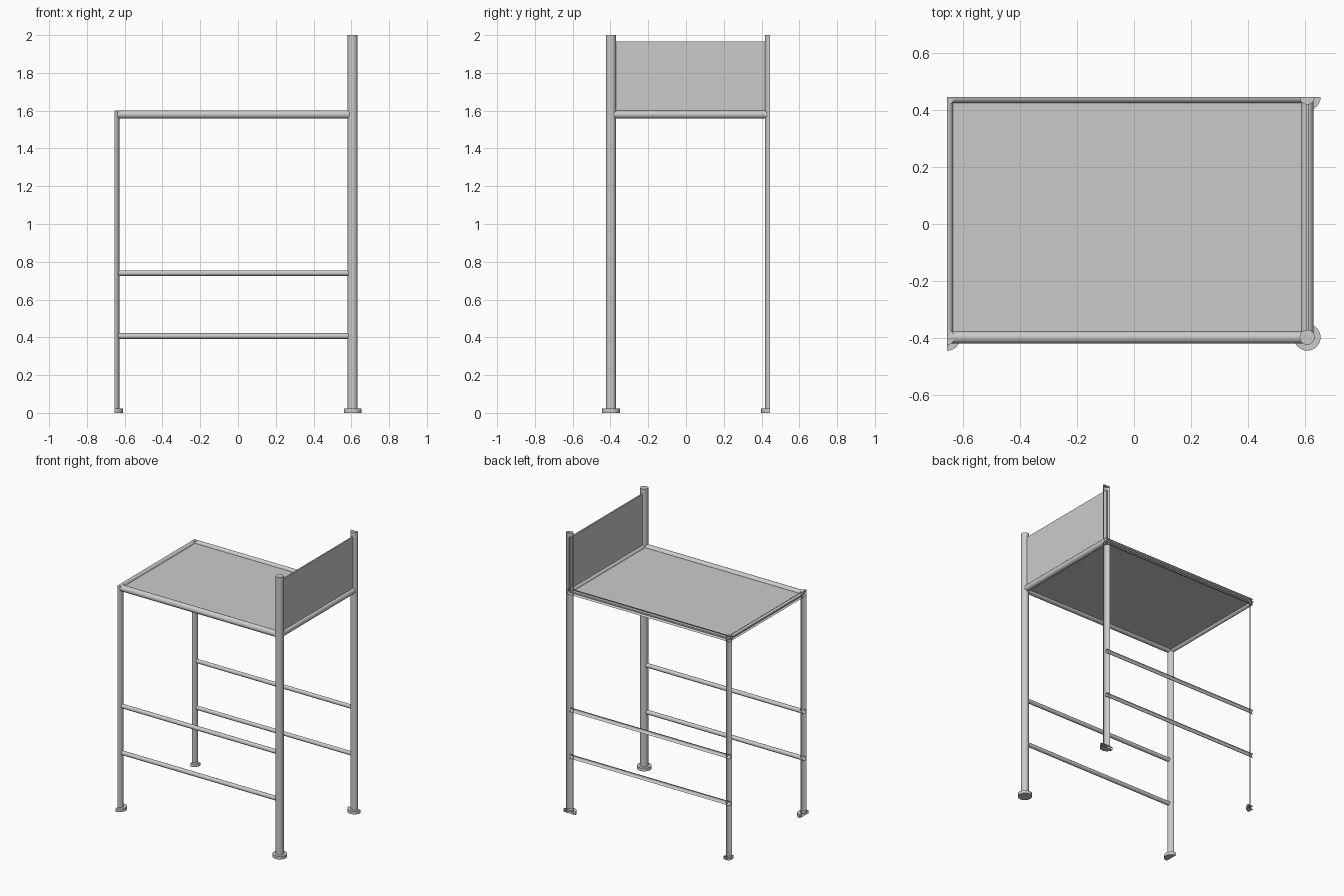
import bpy, bmesh
from math import cos, sin, radians, pi

if "Cube" in bpy.data.objects:
    bpy.data.objects.remove(bpy.data.objects["Cube"])

# Axis lines of the frame: outer tubes on the left and back edges are open shells
XL, XR = -0.655, 0.607
YF, YB = -0.397, 0.445
DECK_Z = 1.58

# For each axis: (u, v, w) indices, right handed
AXES = {'X': (1, 2, 0), 'Y': (2, 0, 1), 'Z': (0, 1, 2)}


def tube(name, axis, u, v, w0, w1, r, arc=(0, 360), caps=False):
    """Tube along an axis, optionally only an arc of the full circle."""
    iu, iv, iw = AXES[axis]
    full = arc[1] - arc[0] == 360
    n = max(6, round((arc[1] - arc[0]) / 15))
    bm = bmesh.new()

    def vert(a, b, w):
        p = [0, 0, 0]
        p[iu], p[iv], p[iw] = a, b, w
        return bm.verts.new(p)

    rings = []
    for w in (w0, w1):
        ring = []
        for i in range(n if full else n + 1):
            t = radians(arc[0] + (arc[1] - arc[0]) * i / n)
            ring.append(vert(u + r * cos(t), v + r * sin(t), w))
        rings.append(ring)
    lo, hi = rings
    for i in range(n):
        j = (i + 1) % len(lo)
        bm.faces.new((lo[i], lo[j], hi[j], hi[i]))
    if caps:
        mid0 = [] if full else [vert(u, v, w0)]
        mid1 = [] if full else [vert(u, v, w1)]
        bm.faces.new(list(reversed(lo + mid0)))
        bm.faces.new(hi + mid1)
    me = bpy.data.meshes.new(name)
    bm.to_mesh(me)
    bm.free()
    ob = bpy.data.objects.new(name, me)
    bpy.context.collection.objects.link(ob)
    for o in bpy.context.selected_objects:
        o.select_set(False)
    ob.select_set(True)
    bpy.context.view_layer.objects.active = ob
    bpy.ops.object.shade_smooth_by_angle(angle=radians(40))
    return ob


def box(name, x0, x1, y0, y1, z0, z1):
    bpy.ops.mesh.primitive_cube_add(
        size=1, location=((x0 + x1) / 2, (y0 + y1) / 2, (z0 + z1) / 2))
    ob = bpy.context.object
    ob.name = name
    ob.scale = (x1 - x0, y1 - y0, z1 - z0)
    return ob


# Posts with round feet: one whole, two halves and one quarter
posts = {
    'front_right': (XR, YF, 2.0, (0, 360)),
    'back_right': (XR, YB, 2.0, (180, 360)),
    'front_left': (XL, YF, 1.6, (-90, 90)),
    'back_left': (XL, YB, 1.6, (-90, 0)),
}
for label, (x, y, top, arc) in posts.items():
    tube(label + '_post', 'Z', x, y, 0.0, top, 0.0265, arc, True)
    tube(label + '_foot', 'Z', x, y, 0.0, 0.022, 0.047, arc, True)

# Long rails on the front and back: two thin lower rails and a thicker top rail
for label, z, r in (('lower', 0.407, 0.015), ('middle', 0.74, 0.015),
                    ('top', DECK_Z, 0.0215)):
    tube('front_%s_rail' % label, 'X', YF, z, XL, XR, r)
    tube('back_%s_rail' % label, 'X', YB, z, XL, XR, r, (90, 270))

# Short top rails at both ends
tube('left_top_rail', 'Y', DECK_Z, XL, YF, YB, 0.0215, (0, 180))
tube('right_top_rail', 'Y', DECK_Z, XR, YF, YB, 0.0215)

# Deck and upright end panel
box('deck', XL, XR, YF, YB, DECK_Z - 0.005, DECK_Z + 0.005)
box('end_panel', XR - 0.005, XR + 0.005, YF, YB, DECK_Z, 1.965)
